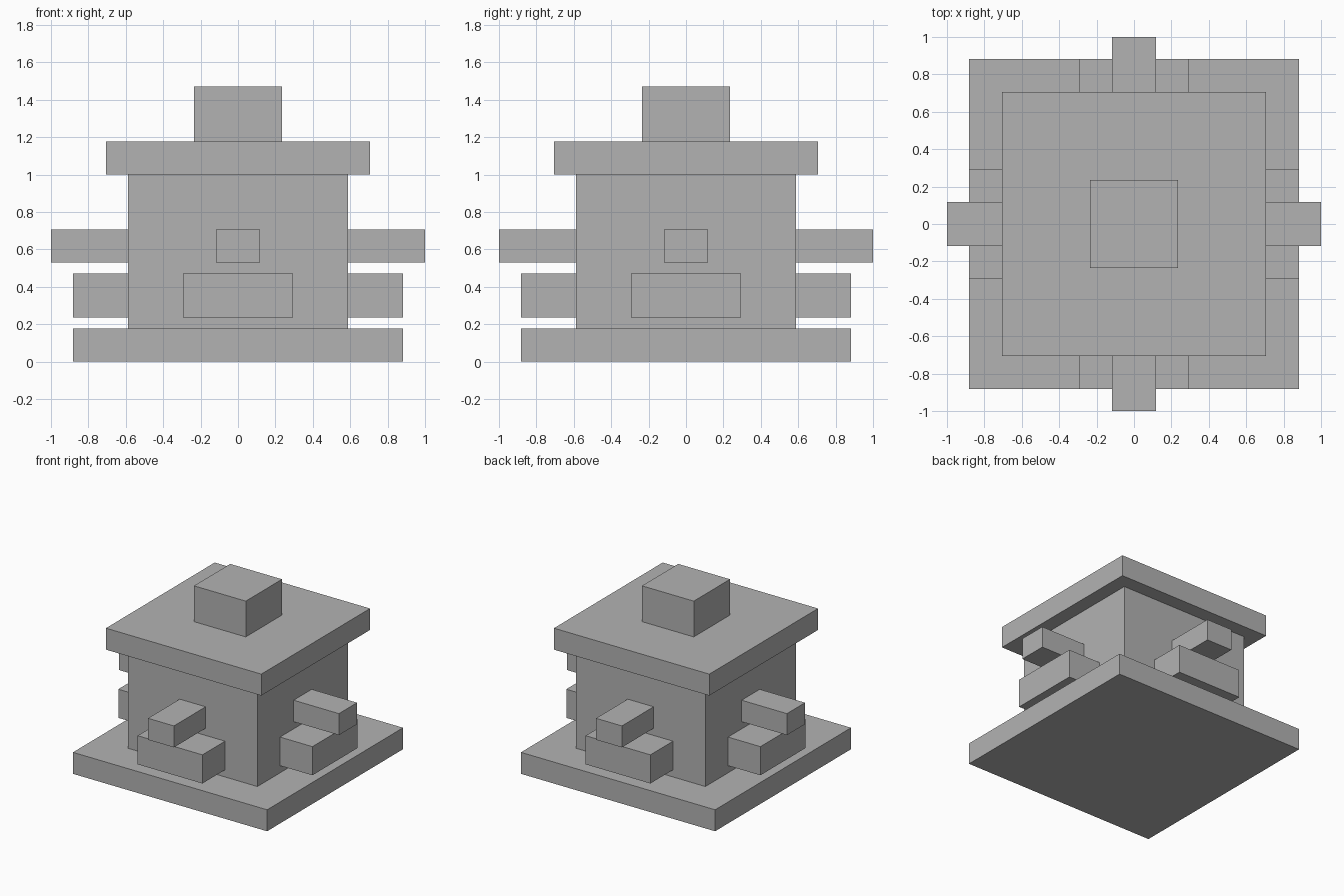
import bpy
from math import pi
from mathutils import Matrix, Vector

cube = bpy.data.objects.get("Cube")
if cube:
    bpy.data.objects.remove(cube, do_unlink=True)

U = 1 / 17  # modular grid unit: the overall span is 34 units

stone = bpy.data.materials.new("plain_grey")
stone.use_nodes = True
grey = (0.45, 0.45, 0.45, 1)
stone.diffuse_color = grey
stone.node_tree.nodes["Principled BSDF"].inputs["Base Color"].default_value = grey


def box(name, low, high, turn=0):
    """Box between two corners in grid units, turned about the z axis."""
    low, high = Vector(low) * U, Vector(high) * U
    bpy.ops.mesh.primitive_cube_add(size=1)
    obj = bpy.context.object
    obj.name = name
    obj.data.transform(Matrix.Rotation(turn, 4, "Z")
                       @ Matrix.Translation((low + high) / 2)
                       @ Matrix.Diagonal((high - low).to_4d()))
    obj.data.materials.append(stone)
    return obj


# Central stack: half width, bottom and top
for name, half, bottom, top in (("base_slab", 15, 0, 3), ("body", 10, 3, 17),
                                ("roof_slab", 12, 17, 20), ("roof_cap", 4, 20, 25)):
    box(name, (-half, -half, bottom), (half, half, top))

# A wide ledge and a longer narrow beam on each side
for i, side in enumerate(("front", "left", "back", "right")):
    box(side + "_ledge", (-5, -15, 4), (5, -10, 8), i * pi / 2)
    box(side + "_beam", (-2, -17, 9), (2, -10, 12), i * pi / 2)
